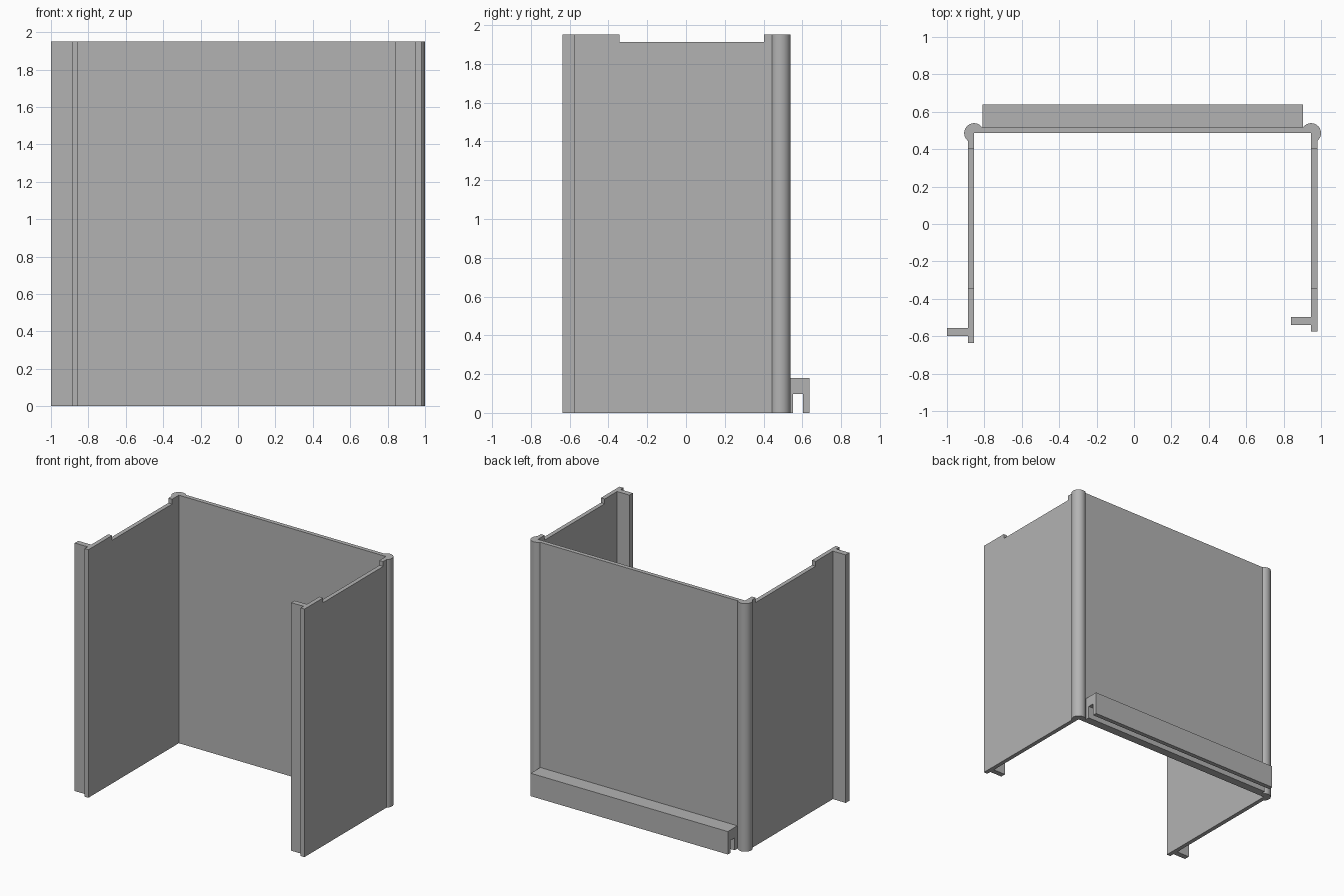
import bpy, bmesh, math
from mathutils import Vector

if "Cube" in bpy.data.objects:
    bpy.data.objects.remove(bpy.data.objects["Cube"])

H = 1.95                    # panel height
T = 0.033                   # sheet thickness
R = 0.053                   # corner bead radius
XL, XR, YB = -0.855, 0.947, 0.486   # inner faces of left, right and back walls

grey = bpy.data.materials.new("grey")
grey.diffuse_color = (0.45, 0.45, 0.45, 1)
grey.use_nodes = True
grey.node_tree.nodes["Principled BSDF"].inputs["Base Color"].default_value = grey.diffuse_color


def extrude(name, points, direction):
    """Closed 3D outline swept along a vector into a solid."""
    bm = bmesh.new()
    face = bm.faces.new([bm.verts.new(p) for p in points])
    ext = bmesh.ops.extrude_face_region(bm, geom=[face])
    moved = [v for v in ext["geom"] if isinstance(v, bmesh.types.BMVert)]
    bmesh.ops.translate(bm, verts=moved, vec=Vector(direction))
    bmesh.ops.recalc_face_normals(bm, faces=bm.faces[:])
    mesh = bpy.data.meshes.new(name)
    bm.to_mesh(mesh)
    bm.free()
    mesh.materials.append(grey)
    obj = bpy.data.objects.new(name, mesh)
    bpy.context.collection.objects.link(obj)
    return obj


def bead(cx, start, end, n=28):
    """Arc of the rounded corner bead, angles in degrees."""
    angles = [math.radians(start + (end - start) * i / n) for i in range(n + 1)]
    return [(cx + R * math.cos(a), YB + R * math.sin(a)) for a in angles]


# Plan outline: left wall with outward flange, beads, right wall with inward flange
s = math.degrees(math.asin(T / R))
outline = [(XL, -0.637), (XL - T, -0.637), (XL - T, -0.6), (-1, -0.6),
           (-1, -0.556), (XL - T, -0.556)]
outline += bead(XL, 270 - s, s)
outline += bead(XR, 180 - s, s - 90)
outline += [(XR + T, -0.574), (XR, -0.574), (XR, -0.539), (0.84, -0.539),
            (0.84, -0.497), (XR, -0.497), (XR, YB), (XL, YB)]
walls = extrude("folded_walls", [(x, y, 0) for x, y in outline], (0, 0, H))

# Shallow notch in the top edge of both side walls
notch = [(-1.1, -0.343, 1.912), (-1.1, 0.403, 1.912),
         (-1.1, 0.403, 2.1), (-1.1, -0.343, 2.1)]
cutter = extrude("notch_cutter", notch, (2.2, 0, 0))
cutter.hide_render = True
cutter.hide_set(True)
cut = walls.modifiers.new("notches", "BOOLEAN")
cut.operation = "DIFFERENCE"
cut.solver = "EXACT"
cut.object = cutter

# Channel rail along the bottom of the back, open underneath
YP = YB + T
rail = [(YP, 0), (0.552, 0), (0.552, 0.098), (0.603, 0.098), (0.603, 0),
        (0.638, 0), (0.638, 0.18), (YP, 0.18)]
extrude("bottom_rail", [(-0.81, y, z) for y, z in rail], (1.714, 0, 0))

# Smooth beads, sharp folds
bpy.ops.object.select_all(action="DESELECT")
walls.select_set(True)
bpy.context.view_layer.objects.active = walls
bpy.ops.object.modifier_apply(modifier="notches")
bpy.ops.object.shade_smooth_by_angle(angle=math.radians(25))
bpy.data.objects.remove(cutter)
